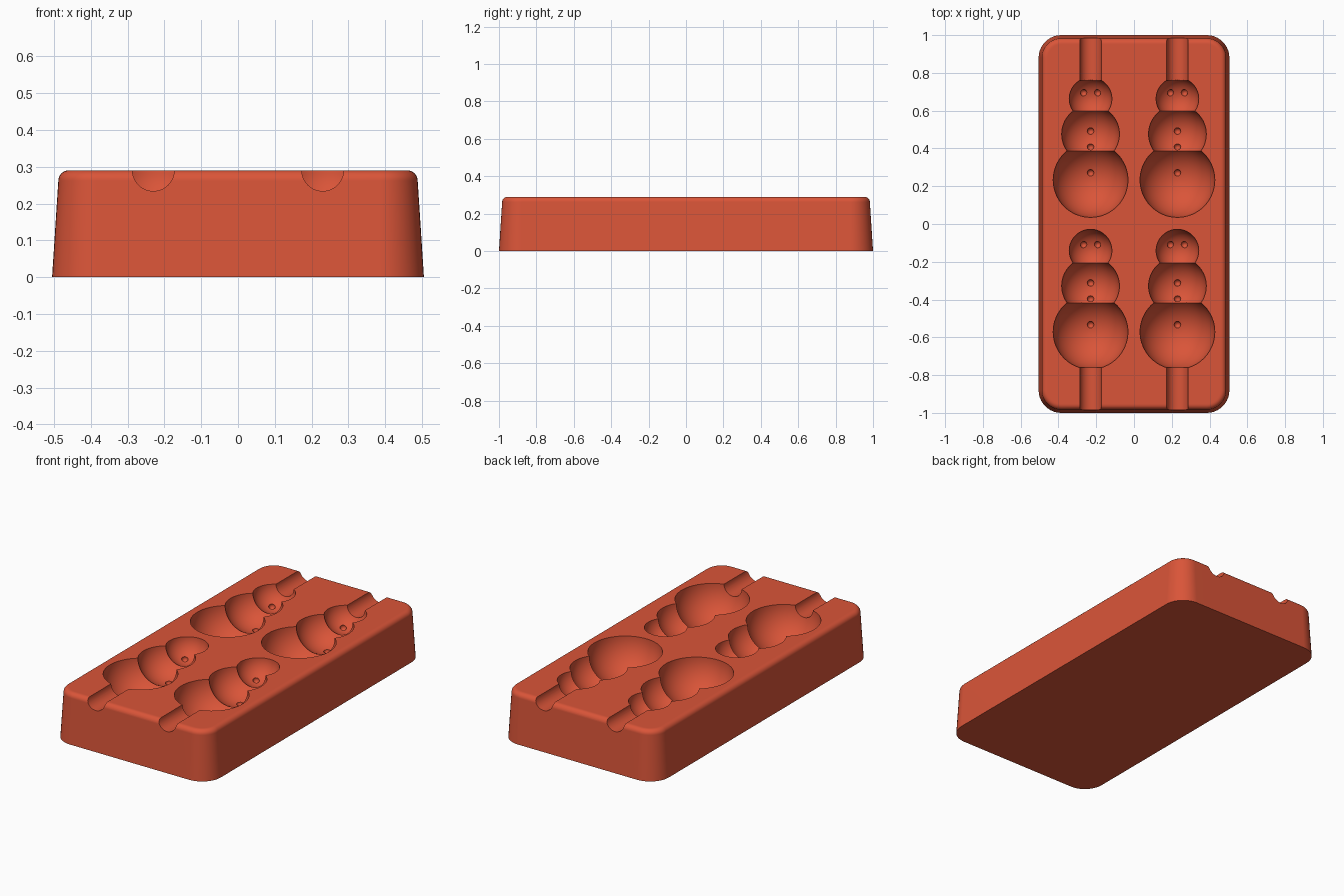
import bpy
import bmesh
from math import sin, cos, pi, sqrt

if "Cube" in bpy.data.objects:
    bpy.data.objects.remove(bpy.data.objects["Cube"], do_unlink=True)

HALF_X, HALF_Y, HEIGHT = 0.505, 1.0, 0.29
TAPER, CORNER, ROUND = 0.017, 0.12, 0.028

red = bpy.data.materials.new("terracotta red")
red.use_nodes = True
red.diffuse_color = (0.7, 0.09, 0.04, 1)
red.node_tree.nodes["Principled BSDF"].inputs["Base Color"].default_value = red.diffuse_color


def ring(bm, inset, z, steps=10):
    """Rounded rectangle of vertices, moved inward by inset."""
    verts = []
    r = CORNER - inset
    for quarter, (sx, sy) in enumerate([(1, 1), (-1, 1), (-1, -1), (1, -1)]):
        for i in range(steps + 1):
            a = (quarter + i / steps) * pi / 2
            verts.append(bm.verts.new((sx * (HALF_X - CORNER) + r * cos(a),
                                       sy * (HALF_Y - CORNER) + r * sin(a), z)))
    return verts


# Tapered block with a rounded top rim
profile = [(0, 0)]
for i in range(8):
    a = i / 7 * pi / 2
    profile.append((TAPER + ROUND * (1 - cos(a)), HEIGHT - ROUND * (1 - sin(a))))
profile.append((TAPER + ROUND + 0.006, HEIGHT))

bm = bmesh.new()
rings = [ring(bm, inset, z) for inset, z in profile]
for low, high in zip(rings, rings[1:]):
    n = len(low)
    for i in range(n):
        j = (i + 1) % n
        bm.faces.new((low[i], low[j], high[j], high[i]))
bm.faces.new(rings[0][::-1])
bm.faces.new(rings[-1])
mesh = bpy.data.meshes.new("mold_block")
bm.to_mesh(mesh)
bm.free()
mesh.materials.append(red)
block = bpy.data.objects.new("mold_block", mesh)
bpy.context.collection.objects.link(block)


def carve(cutter):
    """Subtract a cutter from the block and discard it."""
    cutter.data.materials.append(red)
    bpy.ops.object.select_all(action='DESELECT')
    block.select_set(True)
    bpy.context.view_layer.objects.active = block
    mod = block.modifiers.new("carve", 'BOOLEAN')
    mod.operation, mod.solver, mod.object = 'DIFFERENCE', 'EXACT', cutter
    bpy.ops.object.modifier_apply(modifier=mod.name)
    bpy.data.objects.remove(cutter, do_unlink=True)


def carve_ball(x, y, z, r, segments=64, rings=33):
    bpy.ops.mesh.primitive_uv_sphere_add(segments=segments, ring_count=rings,
                                         radius=r, location=(x, y, z))
    carve(bpy.context.object)


def carve_groove(x, y0, y1, r=0.057):
    bpy.ops.mesh.primitive_cylinder_add(vertices=48, radius=r, depth=y1 - y0,
                                        location=(x, (y0 + y1) / 2, HEIGHT + 0.001),
                                        rotation=(pi / 2, 0, 0))
    carve(bpy.context.object)


# Cavity balls as (offset along y, radius), from body to head
BODY, CHEST, HEAD = (0, 0.198), (0.243, 0.153), (0.43, 0.113)
# Small pits as (ball, x offset, y offset from that ball)
PITS = [(BODY, 0, 0.038), (CHEST, 0, -0.068), (CHEST, 0, 0.016),
        (HEAD, -0.037, 0.032), (HEAD, 0.037, 0.032)]

for x in (-0.23, 0.23):
    # Stick grooves at both ends
    carve_groove(x, 0.71, 1.1)
    carve_groove(x, -1.1, -0.7)
    # Two figure cavities per column
    for y in (0.233, -0.571):
        for dy, r in (BODY, CHEST, HEAD):
            carve_ball(x, y + dy, HEIGHT, r)
        # Button and eye pits in the cavity floor
        for (dy, r), px, py in PITS:
            depth = sqrt(r * r - px * px - py * py)
            carve_ball(x + px, y + dy + py, HEIGHT - depth, 0.018, 16, 9)

# Smooth curved surfaces, keep rims crisp
bpy.ops.object.select_all(action='DESELECT')
block.select_set(True)
bpy.context.view_layer.objects.active = block
bpy.ops.object.shade_smooth_by_angle(angle=pi / 6)
weighted = block.modifiers.new("even_shading", 'WEIGHTED_NORMAL')
weighted.keep_sharp = True
